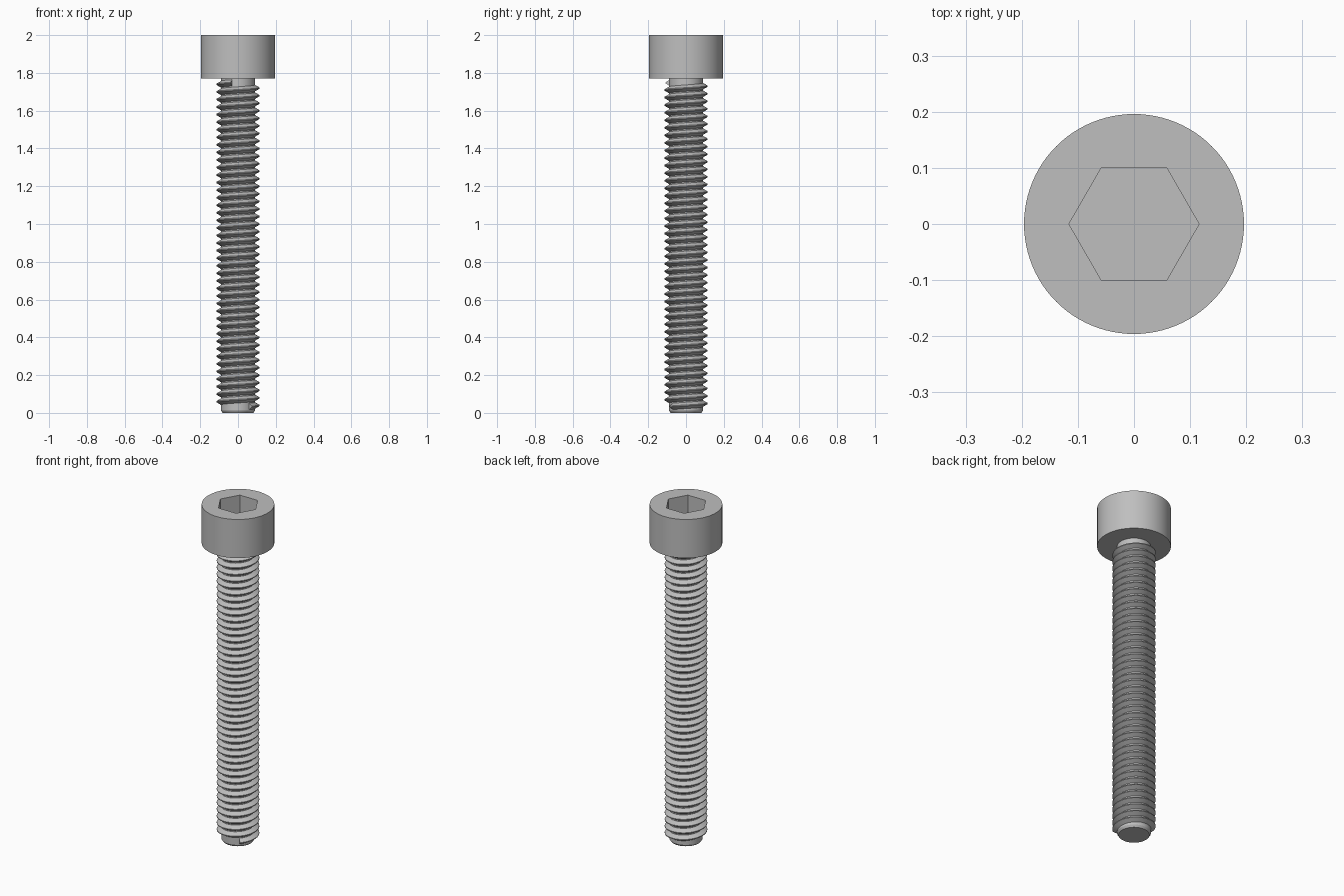
import bpy, bmesh, math

cube = bpy.data.objects.get("Cube")
if cube:
    bpy.data.objects.remove(cube, do_unlink=True)

SIDES = 96
PITCH = 0.04
CORE = 0.09
CREST = 0.115

steel = bpy.data.materials.new("steel_grey")
steel.use_nodes = True
colour = (0.52, 0.52, 0.52, 1)
steel.diffuse_color = colour
steel.node_tree.nodes["Principled BSDF"].inputs["Base Color"].default_value = colour


def circle(radius, z):
    return [(radius * math.cos(math.tau * i / SIDES),
             radius * math.sin(math.tau * i / SIDES), z) for i in range(SIDES)]


def hexagon(radius, z):
    """Hexagon outline with as many points as the circles, corners on x."""
    per = SIDES // 6
    points = []
    for i in range(SIDES):
        side, t = i // per, (i % per) / per
        a, b = side * math.pi / 3, (side + 1) * math.pi / 3
        points.append((radius * ((1 - t) * math.cos(a) + t * math.cos(b)),
                       radius * ((1 - t) * math.sin(a) + t * math.sin(b)), z))
    return points


def loft(name, rings):
    """Join closed outlines of equal length and cap both ends."""
    bm = bmesh.new()
    loops = [[bm.verts.new(p) for p in ring] for ring in rings]
    for low, high in zip(loops, loops[1:]):
        n = len(low)
        for i in range(n):
            j = (i + 1) % n
            bm.faces.new((low[i], low[j], high[j], high[i]))
    bm.faces.new(loops[0][::-1])
    bm.faces.new(loops[-1])
    bmesh.ops.recalc_face_normals(bm, faces=bm.faces)
    mesh = bpy.data.meshes.new(name)
    bm.to_mesh(mesh)
    bm.free()
    obj = bpy.data.objects.new(name, mesh)
    bpy.context.collection.objects.link(obj)
    mesh.materials.append(steel)
    bpy.ops.object.select_all(action="DESELECT")
    obj.select_set(True)
    bpy.context.view_layer.objects.active = obj
    bpy.ops.object.shade_smooth_by_angle(angle=math.radians(30))
    return obj


# Cylindrical head with hexagonal socket
loft("socket_head", [circle(0.196, 1.77), circle(0.196, 2.0),
                     hexagon(0.116, 2.0), hexagon(0.116, 1.885)])

# Shank core with chamfered tip
loft("shank_core", [circle(0.082, 0), circle(CORE, 0.012), circle(CORE, 1.775)])

# Right-handed helical thread, trapezoid section swept up the core
profile = [(CORE - 0.004, -0.0193), (CREST, -0.0025),
           (CREST, 0.0025), (CORE - 0.004, 0.0193)]
STEPS = 48
start = math.radians(-50)
turns = 42.83
sections = []
for k in range(round(turns * STEPS) + 1):
    angle = start + math.tau * k / STEPS
    z = 0.034 + PITCH * k / STEPS
    sections.append([(r * math.cos(angle), r * math.sin(angle), z + dz)
                     for r, dz in profile])
loft("helical_thread", sections)
